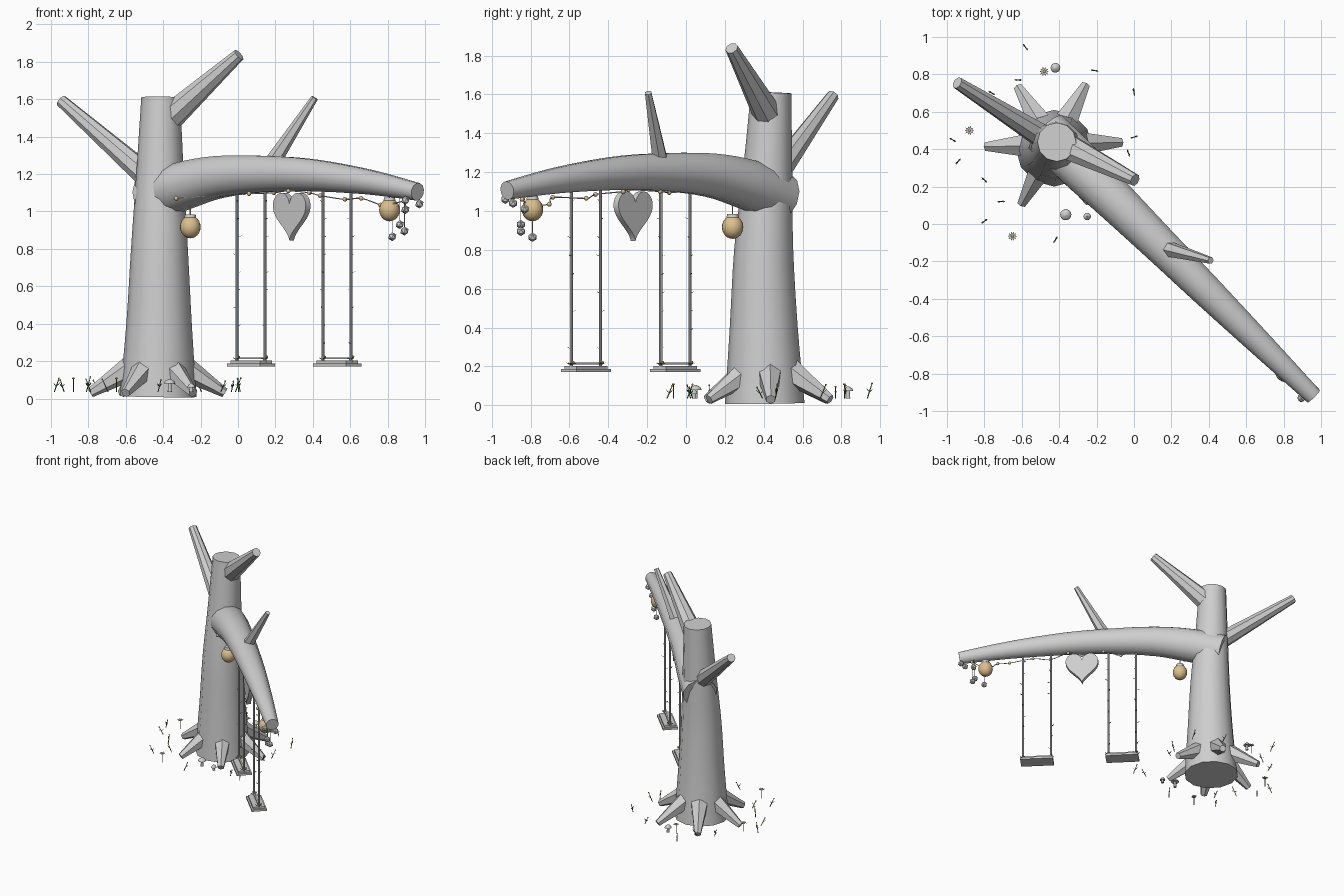
import bpy, bmesh, math, random
from math import sin, cos, pi
from mathutils import Vector, Matrix

random.seed(4)
if "Cube" in bpy.data.objects:
    bpy.data.objects.remove(bpy.data.objects["Cube"])

UP = Vector((0, 0, 1))
ALONG = Vector((1, -1, 0)).normalized()    # direction of the big limb
ACROSS = Vector((1, 1, 0)).normalized()


def material(name, rgb):
    m = bpy.data.materials.new(name)
    m.use_nodes = True
    m.diffuse_color = (*rgb, 1)
    m.node_tree.nodes["Principled BSDF"].inputs["Base Color"].default_value = (*rgb, 1)
    return m


GREY = material("plain grey", (0.62, 0.62, 0.62))
TAN = material("warm tan", (0.72, 0.53, 0.27))
GREEN = material("leaf green", (0.08, 0.2, 0.04))
YELLOW = material("flower yellow", (0.75, 0.5, 0.06))


def finish(name, bm, mat, smooth=True):
    bmesh.ops.recalc_face_normals(bm, faces=bm.faces)
    me = bpy.data.meshes.new(name)
    for f in bm.faces:
        f.smooth = smooth
    bm.to_mesh(me)
    bm.free()
    if smooth:
        me.set_sharp_from_angle(angle=math.radians(40))
    me.materials.append(mat)
    ob = bpy.data.objects.new(name, me)
    bpy.context.collection.objects.link(ob)
    return ob


def tube(bm, pts, radii, sides=8):
    """Capped tube whose rings stand square to the path."""
    pts = [Vector(p) for p in pts]
    rings = []
    for i, p in enumerate(pts):
        t = (pts[min(i + 1, len(pts) - 1)] - pts[max(i - 1, 0)]).normalized()
        q = UP.rotation_difference(t)
        rings.append([bm.verts.new(p + q @ Vector((radii[i] * cos(a), radii[i] * sin(a), 0)))
                      for a in (2 * pi * k / sides for k in range(sides))])
    for a, b in zip(rings, rings[1:]):
        for k in range(sides):
            n = (k + 1) % sides
            bm.faces.new((a[k], a[n], b[n], b[k]))
    bm.faces.new(rings[0][::-1])
    bm.faces.new(rings[-1])


def ball(bm, p, r, squash=1, seg=12):
    bmesh.ops.create_uvsphere(bm, u_segments=seg, v_segments=seg // 2 + 2, radius=r,
                              matrix=Matrix.Translation(p) @ Matrix.Diagonal((1, 1, squash, 1)))


def leaf(bm, p, direction, length, width):
    """Flat pointed diamond blade."""
    d = Vector(direction).normalized()
    s = d.cross(UP).normalized() * width
    p = Vector(p)
    mid = p + d * length * 0.5
    bm.faces.new([bm.verts.new(v) for v in (p, mid + s, p + d * length, mid - s)])


def smooth_path(rows, steps=4):
    """Catmull-Rom through rows of (x, y, z, radius)."""
    rows = [Vector(r) for r in rows]
    out = []
    for i in range(len(rows) - 1):
        a, b, c, d = rows[max(i - 1, 0)], rows[i], rows[i + 1], rows[min(i + 2, len(rows) - 1)]
        for k in range(steps):
            t = k / steps
            out.append(0.5 * (2 * b + (c - a) * t + (2 * a - 5 * b + 4 * c - d) * t * t
                              + (3 * b - a - 3 * c + d) * t ** 3))
    out.append(rows[-1])
    return [r.to_3d() for r in out], [r.w for r in out]


def under(x):
    """Point on the plan line of the limb."""
    return Vector((x, 0.015 - x, 0))


# Trunk
bm = bmesh.new()
tube(bm, *smooth_path([(-0.427, 0.405, 0.01, 0.205), (-0.422, 0.4, 0.4, 0.175),
                       (-0.42, 0.4, 0.8, 0.152), (-0.417, 0.42, 1.2, 0.127),
                       (-0.413, 0.438, 1.61, 0.104)]), 12)
finish("trunk", bm, GREY)

# Big limb carrying the swings
bm = bmesh.new()
limb = [(-0.47, 1.07, 0.13), (-0.3, 1.135, 0.13), (-0.1, 1.185, 0.115), (0.15, 1.2, 0.1),
        (0.4, 1.193, 0.088), (0.7, 1.157, 0.068), (0.96, 1.105, 0.048)]
tube(bm, *smooth_path([(x, 0.025 - 0.985 * x, z, r) for x, z, r in limb]), 12)
finish("main_limb", bm, GREY)

# Bare branches
for name, a, b, ra, rb, n in (
        ("upper_left_branch", (-0.39, 0.43, 1.48), (0.005, 0.235, 1.838), 0.078, 0.034, 8),
        ("upper_right_branch", (-0.43, 0.43, 1.14), (-0.945, 0.755, 1.592), 0.07, 0.033, 8),
        ("limb_twig", (0.17, -0.13, 1.24), (0.41, -0.195, 1.608), 0.045, 0.019, 6)):
    bm = bmesh.new()
    tube(bm, (a, b), (ra, rb), n)
    finish(name, bm, GREY, False)

# Roots
bm = bmesh.new()
for k in range(6):
    d = Vector((cos(k * pi / 3 + 0.03), sin(k * pi / 3 + 0.03), 0))
    c = Vector((-0.43, 0.425, 0))
    tube(bm, (c + d * 0.13 + UP * 0.17, c + d * 0.36 + UP * 0.03), (0.07, 0.026), 6)
finish("roots", bm, GREY, False)

# Swings: ropes, two-layer seats, leaves and blossoms
ropes, seats = bmesh.new(), bmesh.new()
vines, blossoms = bmesh.new(), bmesh.new()
turn = Matrix.Rotation(-pi / 4, 4, "Z")
for x0, x1 in ((-0.005, 0.145), (0.455, 0.605)):
    mid = under((x0 + x1) / 2)
    for z, size in ((0.18, (0.25, 0.115, 0.016)), (0.195, (0.225, 0.09, 0.016)),
                    (0.215, (0.2, 0.012, 0.01))):
        bmesh.ops.create_cube(seats, size=1, matrix=Matrix.Translation(mid + UP * z) @ turn
                              @ Matrix.Diagonal((*size, 1)))
    for x in (x0, x1):
        p = under(x)
        tube(ropes, (p + UP * 0.19, p + UP * 1.14), (0.008, 0.008), 8)
        for k in range(9):
            a = random.uniform(0, 2 * pi)
            leaf(vines, p + UP * (0.29 + 0.095 * k), (cos(a), sin(a), 0.4), 0.03, 0.006)
        for k in range(5):
            a = k * 2 * pi / 5
            leaf(vines, p + UP * 0.205, (cos(a), sin(a), 0.5), 0.035, 0.008)
        ball(blossoms, p + ACROSS * 0.014 + UP * 0.222, 0.007, seg=8)
finish("swing_ropes", ropes, GREY)
finish("swing_seats", seats, GREY, False)
finish("rope_leaves", vines, GREEN, False)
finish("seat_blossoms", blossoms, YELLOW)

# Heart sign
bm = bmesh.new()
c = under(0.287) + UP * 0.995 - ACROSS * 0.018
outline = []
for k in range(48):
    t = 2 * pi * (k + 0.5) / 48
    h = 13 * cos(t) - 5 * cos(2 * t) - 2 * cos(3 * t) - cos(4 * t)
    outline.append(bm.verts.new(c + ALONG * (0.0078 * 16 * sin(t) ** 3) + UP * (0.0088 * h)))
face = bm.faces.new(outline)
ext = bmesh.ops.extrude_face_region(bm, geom=[face])
bmesh.ops.translate(bm, vec=ACROSS * 0.036,
                    verts=[v for v in ext["geom"] if isinstance(v, bmesh.types.BMVert)])
finish("heart_sign", bm, GREY)

# Hanging lanterns
for name, x, y, z, top in (("inner_lantern", -0.255, 0.24, 0.917, 1.08),
                           ("outer_lantern", 0.81, -0.79, 1.008, 1.12)):
    p = Vector((x, y, z))
    bm = bmesh.new()
    ball(bm, p, 0.055, 1.1, 20)
    finish(name, bm, TAN)
    bm = bmesh.new()
    tube(bm, (p + UP * 0.05, p + UP * 0.068), (0.032, 0.028), 12)
    tube(bm, (p + UP * 0.06, Vector((x, y, top))), (0.003, 0.003), 6)
    finish(name + "_cap", bm, GREY)

# String of little lights
lights = [(-0.26, 1.07), (-0.08, 1.09), (0.01, 1.1), (0.08, 1.095), (0.17, 1.1), (0.29, 1.11),
          (0.36, 1.1), (0.46, 1.085), (0.55, 1.065), (0.68, 1.07), (0.74, 1.035), (0.8, 1.03),
          (0.88, 1.06)]
pts = [under(x) + UP * z + ACROSS * (-0.1 if i == 0 else 0.03 * (-1) ** i)
       for i, (x, z) in enumerate(lights)]
bm = bmesh.new()
for p in pts:
    ball(bm, p, 0.012)
finish("light_bulbs", bm, TAN)
bm = bmesh.new()
tube(bm, *smooth_path([(*p, 0.003) for p in pts]), 6)
finish("light_wire", bm, GREY)

# Faceted ornaments at the limb tip
bm = bmesh.new()
for p in ((0.895, -0.93, 1.06), (0.97, -0.89, 1.04), (0.895, -0.83, 1.01), (0.865, -0.85, 0.93),
          (0.89, -0.85, 0.895), (0.825, -0.79, 0.865)):
    bmesh.ops.create_icosphere(bm, subdivisions=1, radius=0.024, matrix=Matrix.Translation(p))
    tube(bm, (p, (p[0], p[1], 1.08)), (0.002, 0.002), 5)
finish("tip_ornaments", bm, GREY, False)

# Mushrooms
bm = bmesh.new()
for x, y, h, r in ((-0.42, 0.835, 0.085, 0.026), (-0.365, 0.05, 0.092, 0.03),
                   (-0.25, 0.04, 0.07, 0.02)):
    tube(bm, ((x, y, 0.035), (x, y, h)), (0.011, 0.008), 10)
    tube(bm, *smooth_path([(x, y, h - 0.012, r), (x, y, h, r * 0.85),
                           (x, y, h + 0.012, r * 0.2)], 3), 14)
finish("mushrooms", bm, GREY)

# Daisies
petals, hearts, stems = bmesh.new(), bmesh.new(), bmesh.new()
for x, y in ((-0.88, 0.5), (-0.48, 0.815), (-0.65, -0.065)):
    top = Vector((x, y, 0.108))
    tube(stems, ((x, y, 0.035), top), (0.003, 0.003), 6)
    ball(hearts, top, 0.008, 0.6, 8)
    for k in range(10):
        a = k * pi / 5
        leaf(petals, top, (cos(a), sin(a), 0.1), 0.026, 0.005)
finish("daisy_petals", petals, GREY, False)
finish("daisy_centres", hearts, YELLOW)

# Grass sprigs round the foot
tips = bmesh.new()
for x, y in ((-0.97, 0.45), (-0.8, 0.235), (-0.71, 0.12), (-0.8, 0.015), (-0.42, -0.085),
             (-0.03, 0.38), (0, 0.465), (0, 0.705), (-0.21, 0.82), (-0.62, 0.77), (-0.76, 0.7),
             (-0.94, 0.335), (-0.58, 0.945), (0.005, 0.02), (-0.08, 0.025)):
    a = random.uniform(0, 2 * pi)
    d = Vector((cos(a), sin(a), 0)) * 0.015
    p = Vector((x, y, 0.035))
    h = random.uniform(0.055, 0.085)
    tube(stems, (p - d, p + UP * h * 0.5, p + d + UP * h), (0.003, 0.003, 0.002), 5)
    for s in (-1, 1):
        leaf(stems, p + UP * h * 0.4, d * s + UP * 0.015, 0.03, 0.005)
    ball(tips, p + d + UP * h, 0.005, 1, 6)
finish("grass_sprigs", stems, GREEN, False)
finish("sprig_buds", tips, YELLOW)
